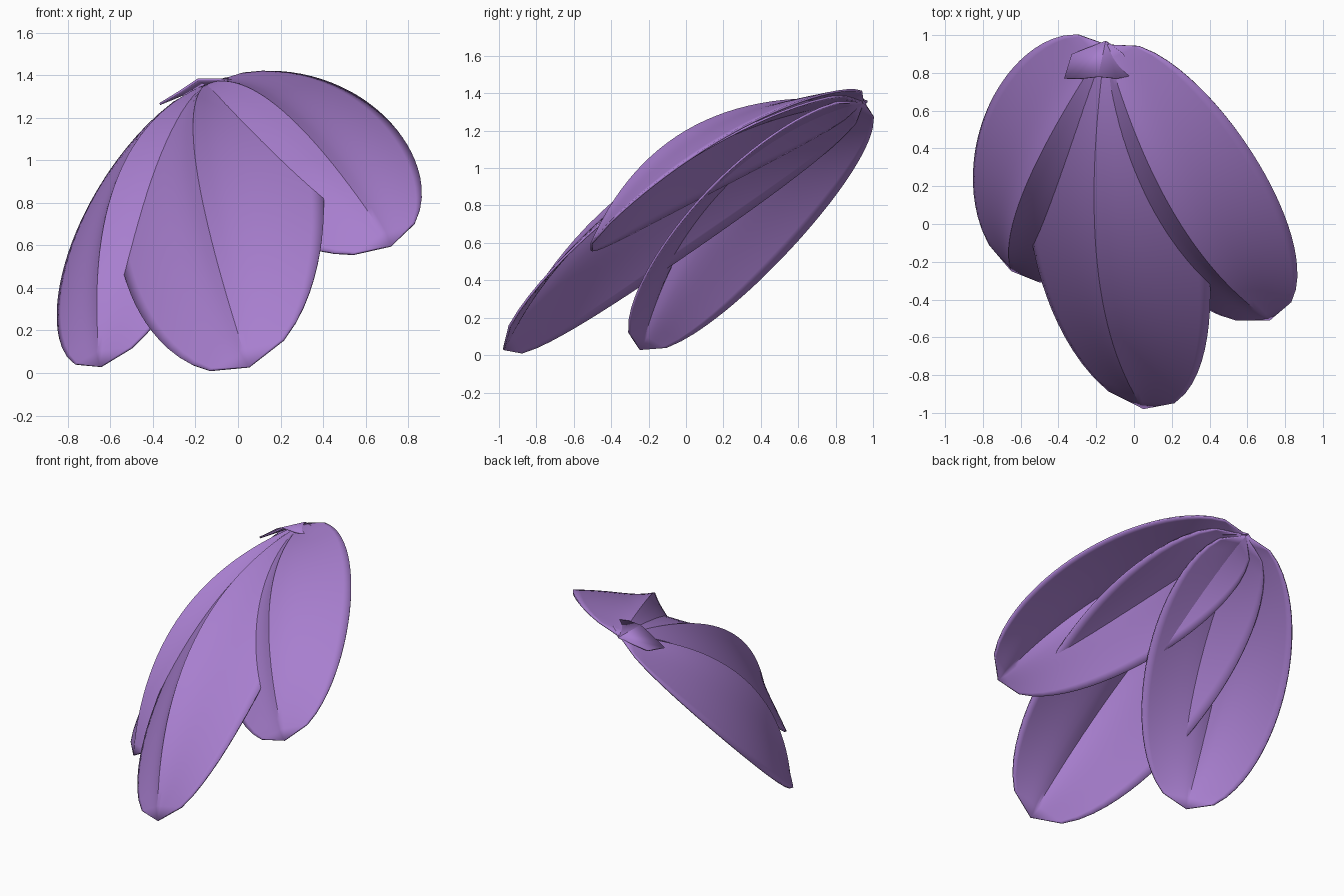
import bpy, bmesh, math
from mathutils import Vector

if "Cube" in bpy.data.objects:
    bpy.data.objects.remove(bpy.data.objects["Cube"])

purple = bpy.data.materials.new("petal purple")
purple.diffuse_color = (0.39, 0.21, 0.62, 1)
purple.use_nodes = True
purple.node_tree.nodes["Principled BSDF"].inputs["Base Color"].default_value = purple.diffuse_color

BASE = Vector((-0.15, 0.95, 1.36))
ROWS, HALF = 28, 10


def finish(name, bm, thickness):
    bmesh.ops.remove_doubles(bm, verts=bm.verts, dist=0.0005)
    bmesh.ops.recalc_face_normals(bm, faces=bm.faces)
    if sum(f.normal.z for f in bm.faces) < 0:
        bmesh.ops.reverse_faces(bm, faces=bm.faces)
    mesh = bpy.data.meshes.new(name)
    bm.to_mesh(mesh)
    bm.free()
    mesh.materials.append(purple)
    ob = bpy.data.objects.new(name, mesh)
    bpy.context.collection.objects.link(ob)
    solid = ob.modifiers.new("thickness", 'SOLIDIFY')
    solid.thickness = thickness
    bpy.ops.object.select_all(action='DESELECT')
    ob.select_set(True)
    bpy.context.view_layer.objects.active = ob
    bpy.ops.object.shade_smooth_by_angle(angle=math.radians(35))


def petal(name, tip, crest, width, height, lift):
    """Oval petal folded along a raised central crease."""
    axis = Vector(tip) - BASE
    up = Vector(crest) - BASE
    up = (up - axis * (up.dot(axis) / axis.length_squared)).normalized()
    side = axis.normalized().cross(up)
    bm = bmesh.new()
    grid = []
    for i in range(ROWS + 1):
        t = i / ROWS
        arc = 4 * t * (1 - t)              # crease height along the length
        half = width * math.sqrt(arc)      # oval outline
        row = []
        for j in range(-HALF, HALF + 1):
            u = abs(j) / HALF
            fold = 0.25 * (1 - u) ** 6 + 0.75 * (1 - u ** 1.4)
            z = arc * (lift + (height - lift) * fold)
            row.append(bm.verts.new(BASE + axis * t + side * (half * j / HALF) + up * z))
        grid.append(row)
    for a, b in zip(grid, grid[1:]):
        for j in range(2 * HALF):
            bm.faces.new((a[j], a[j + 1], b[j + 1], b[j]))
    finish(name, bm, 0.012)


# Three overlapping petals sharing one stem point
petal("middle_petal", (0.05, -0.98, 0.03), (-0.20, -0.15, 1.00), 0.52, 0.36, 0.08)
petal("left_petal", (-0.65, -0.25, 0.03), (-0.55, 0.25, 0.95), 0.46, 0.31, 0.04)
petal("right_petal", (0.72, -0.51, 0.60), (0.20, 0.08, 1.24), 0.46, 0.31, 0.065)

# Small cap covering the joint
bm = bmesh.new()
rim = [(-0.33, 0.90, 1.29), (-0.37, 0.77, 1.27), (-0.28, 0.77, 1.325), (-0.19, 0.78, 1.385),
       (-0.09, 0.77, 1.385), (0.01, 0.79, 1.38), (-0.06, 0.90, 1.39)]
top = bm.verts.new((-0.15, 0.97, 1.36))
ring = [bm.verts.new(p) for p in rim]
for a, b in zip(ring, ring[1:]):
    bm.faces.new((top, a, b))
finish("stem_cap", bm, 0.01)
